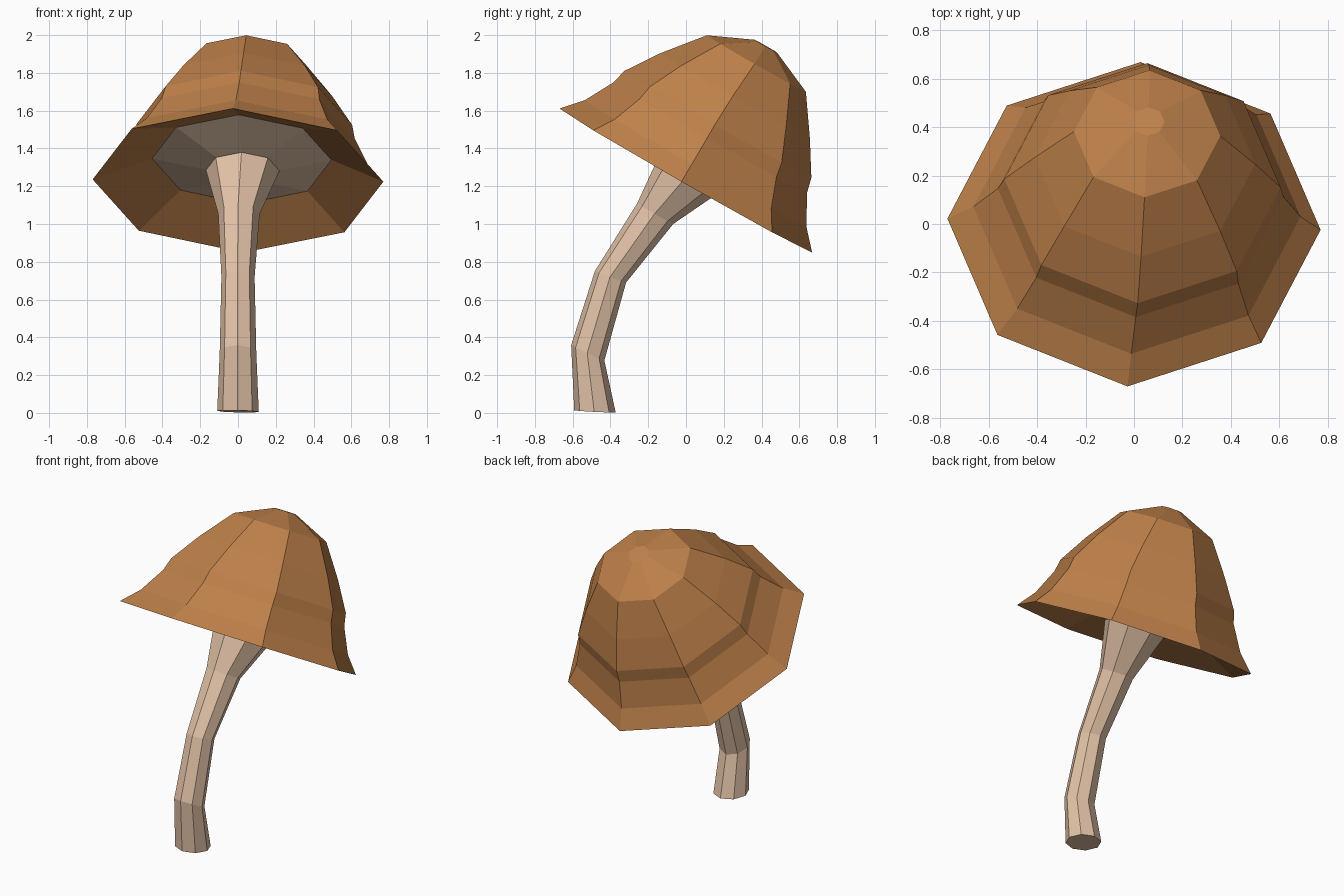
import bpy, bmesh, math
from mathutils import Vector

if "Cube" in bpy.data.objects:
    bpy.data.objects.remove(bpy.data.objects["Cube"])

SIDES = 8
TWIST = math.radians(-2)
LEAN = 0.025  # slight sideways lean of every ring


def material(name, rgb):
    m = bpy.data.materials.new(name)
    m.diffuse_color = (*rgb, 1)
    m.use_nodes = True
    m.node_tree.nodes["Principled BSDF"].inputs["Base Color"].default_value = m.diffuse_color
    return m


def ring(bm, centre, radius, tilt):
    """Octagon whose axis leans towards +y by tilt degrees."""
    t = math.radians(tilt)
    u_axis = Vector((1, 0, -LEAN))
    v_axis = Vector((0, math.cos(t), -math.sin(t)))
    out = []
    for i in range(SIDES):
        a = TWIST + i * math.tau / SIDES
        p = Vector(centre) + radius * (u_axis * math.cos(a) + v_axis * math.sin(a))
        out.append(bm.verts.new(p))
    return out


def loft(name, rings, mat, cap_start=False, cap_end=False):
    bm = bmesh.new()
    loops = [ring(bm, *r) for r in rings]
    for a, b in zip(loops, loops[1:]):
        for i in range(SIDES):
            j = (i + 1) % SIDES
            bm.faces.new((a[i], a[j], b[j], b[i]))
    if cap_start:
        bm.faces.new(loops[0][::-1])
    if cap_end:
        bm.faces.new(loops[-1])
    me = bpy.data.meshes.new(name)
    bm.to_mesh(me)
    bm.free()
    me.materials.append(mat)
    ob = bpy.data.objects.new(name, me)
    bpy.context.collection.objects.link(ob)
    return ob


brown = material("cap_brown", (0.515, 0.217, 0.068))
cream = material("stem_cream", (0.76, 0.54, 0.385))

# Cap frame: rim centre and tilted axis
TILT = 29.65
RIM = Vector((0, -0.001, 1.23))
AXIS = Vector((0, math.sin(math.radians(TILT)), math.cos(math.radians(TILT))))
ACROSS = Vector((0, AXIS.z, -AXIS.y))


def cap_ring(radius, height, dx, du=0.0):
    return (RIM + AXIS * height + ACROSS * du + Vector((dx, 0, 0)), radius, TILT)


# Cap: underside lip, rim, flare, step, dome
loft("cap", [
    cap_ring(0.475, 0.13, 0.02),
    cap_ring(0.770, 0.0, 0.0),
    cap_ring(0.675, 0.105, 0.012),
    cap_ring(0.590, 0.262, 0.028),
    cap_ring(0.570, 0.343, 0.035),
    cap_ring(0.455, 0.52, 0.045, 0.005),
    cap_ring(0.302, 0.723, 0.054, 0.018),
    cap_ring(0.068, 0.828, 0.058, 0.016),
], brown, cap_end=True)

# Gills: shallow cone between the stem top and the cap lip
loft("gills", [
    cap_ring(0.15, 0.062, 0.025),
    cap_ring(0.195, 0.064, 0.025),
    cap_ring(0.475, 0.13, 0.02),
], cream, cap_start=True)

# Stem: bent and flaring at the top
loft("stem", [
    ((0, -0.482, 0.008), 0.110, 3),
    ((0, -0.52, 0.318), 0.097, 25),
    ((0, -0.400, 0.72), 0.088, 20),
    ((0.005, -0.163, 1.055), 0.110, 30),
    ((0.025, 0.035, 1.283), 0.195, TILT),
], cream, cap_start=True)
